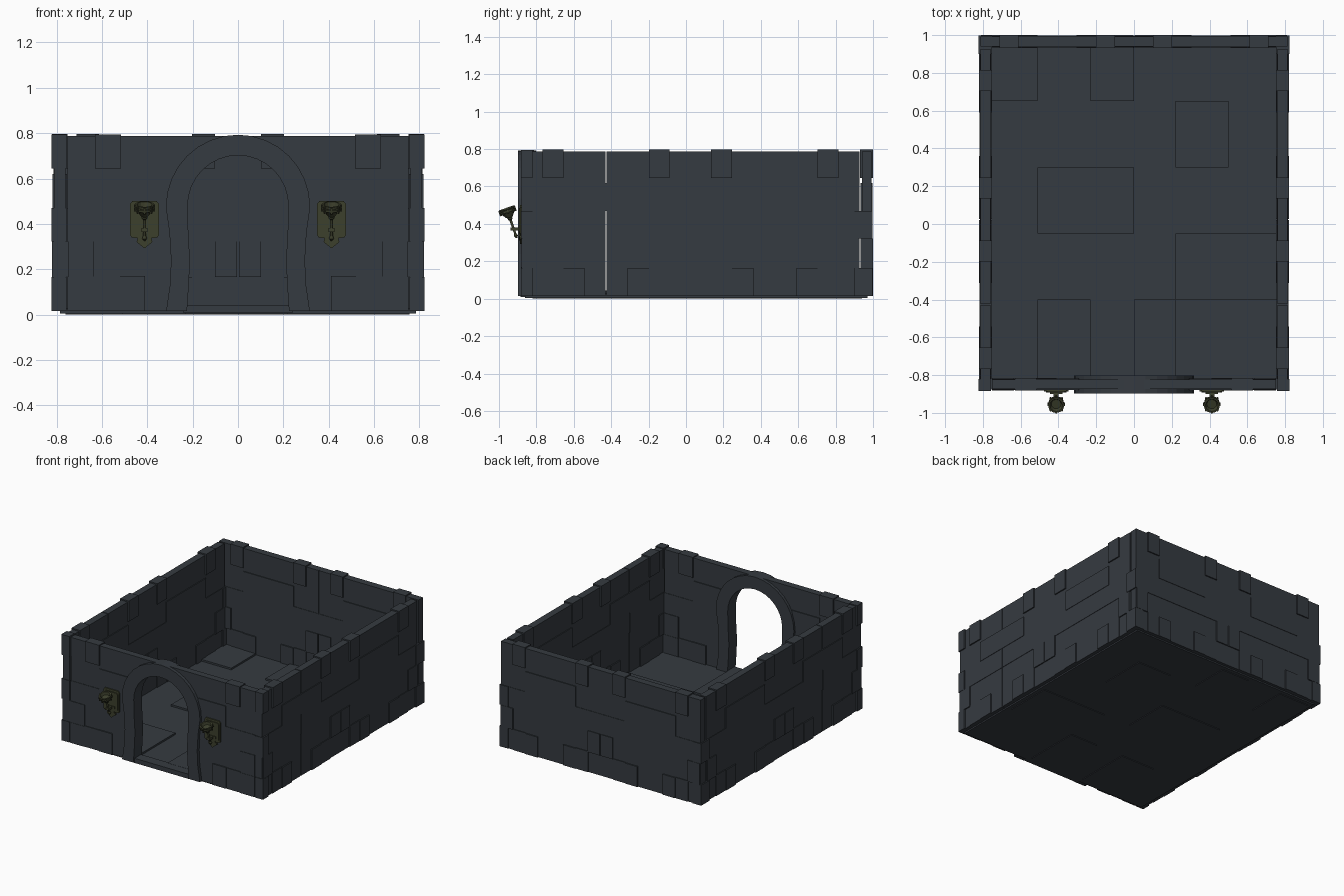
import bpy, bmesh, math
from mathutils import Vector, Matrix

if "Cube" in bpy.data.objects:
    bpy.data.objects.remove(bpy.data.objects["Cube"])


def material(name, rgb):
    m = bpy.data.materials.new(name)
    m.diffuse_color = (*rgb, 1)
    m.use_nodes = True
    m.node_tree.nodes["Principled BSDF"].inputs["Base Color"].default_value = m.diffuse_color
    return m


STONE = material("dark_stone", (0.036, 0.043, 0.052))
IRON = material("aged_bronze", (0.045, 0.05, 0.025))


def finish(bm, name, mat):
    bmesh.ops.recalc_face_normals(bm, faces=bm.faces)
    me = bpy.data.meshes.new(name)
    bm.to_mesh(me)
    bm.free()
    me.materials.append(mat)
    ob = bpy.data.objects.new(name, me)
    bpy.context.collection.objects.link(ob)
    return ob


def box(bm, lo, hi, m=Matrix()):
    lo, hi = Vector(lo), Vector(hi)
    s = Matrix.Diagonal((*(hi - lo), 1))
    bmesh.ops.create_cube(bm, size=1, matrix=m @ Matrix.Translation((lo + hi) / 2) @ s)


def extrude(bm, pts, y0, y1):
    """Extrude an x-z outline from y0 to y1."""
    f = bm.faces.new([bm.verts.new((x, y0, z)) for x, z in pts])
    r = bmesh.ops.extrude_face_region(bm, geom=[f])
    vs = [v for v in r["geom"] if isinstance(v, bmesh.types.BMVert)]
    bmesh.ops.translate(bm, verts=vs, vec=(0, y1 - y0, 0))


def revolve(bm, prof, m, n=12):
    rings = [[bm.verts.new(m @ Vector((r * math.cos(2 * math.pi * i / n),
                                       r * math.sin(2 * math.pi * i / n), h)))
              for i in range(n)] for r, h in prof]
    for a, b in zip(rings, rings[1:]):
        for i in range(n):
            bm.faces.new((a[i], a[(i + 1) % n], b[(i + 1) % n], b[i]))
    bm.faces.new(rings[0])
    bm.faces.new(rings[-1])


# Floor slab with raised tiles
bm = bmesh.new()
box(bm, (-0.785, -0.86, 0.005), (0.785, 0.97, 0.03))
for x0, x1, y0, y1 in [(-0.76, -0.51, 0.65, 0.94), (-0.23, 0, 0.65, 0.94),
                       (0.22, 0.5, 0.3, 0.65), (-0.51, 0, -0.05, 0.3),
                       (0.22, 0.755, -0.4, -0.05), (-0.51, -0.23, -0.82, -0.4),
                       (0, 0.22, -0.82, -0.4)]:
    box(bm, (x0, y0, 0), (x1, y1, 0.043))
finish(bm, "floor", STONE)

# Stone block layout of one wall segment: u0, u1, z0, z1, extra depth (mirrored in u)
BLOCKS = [(0.228, 0.34, 0.645, 0.797, 0.009), (0.115, 0.228, 0.015, 0.165, 0.009),
          (0.228, 0.34, 0.015, 0.168, 0.005), (0.34, 0.448, 0.165, 0.322, 0.008)]


def wall_segment(bm, m, k=1.0, split=False):
    """Wall along local x, thickness in local y, outer face at +y."""
    h, t = 0.452 * k, 0.026
    g = 0.003 if split else 0
    for s in (-1, 1):
        box(bm, (min(s * g, s * h), -t, 0.015), (max(s * g, s * h), t, 0.788), m)
        for u0, u1, z0, z1, d in BLOCKS:
            a, b = sorted((s * u0 * k, s * u1 * k))
            box(bm, (a, -t - d, z0), (b, t + d, z1), m)
    box(bm, (-0.228 * k, -t - 0.006, 0.47), (0.228 * k, t + 0.006, 0.62), m)
    box(bm, (-h, -t - 0.003, 0.322), (-g, t + 0.003, 0.47), m)
    box(bm, (g, -t - 0.003, 0.322), (h, t + 0.003, 0.47), m)


# Side walls: two segments each, the front one has a narrow slit
for s, side in ((1, "right"), (-1, "left")):
    bm = bmesh.new()
    for cy, split in ((-0.427, True), (0.475, False)):
        m = Matrix.Translation((s * 0.786, cy, 0)) @ Matrix.Rotation(math.pi / 2, 4, 'Z')
        wall_segment(bm, m, split=split)
    finish(bm, side + "_wall", STONE)

    # Corner quoins
    bm = bmesh.new()
    for z0, z1 in ((0.015, 0.165), (0.322, 0.47)):
        a, b = sorted((s * 0.752, s * 0.822))
        box(bm, (a, 0.9, z0), (b, 0.998, z1))
    for z0, z1 in ((0.015, 0.165), (0.322, 0.47), (0.645, 0.795)):
        a, b = sorted((s * 0.757, s * 0.822))
        box(bm, (a, -0.883, z0), (b, -0.82, z1))
    finish(bm, side + "_corner_blocks", STONE)

# Back wall
bm = bmesh.new()
for cx in (-0.407, 0.407):
    wall_segment(bm, Matrix.Translation((cx, 0.966, 0)), k=0.9)
finish(bm, "back_wall", STONE)

# Front wall: two halves around the doorway
bm = bmesh.new()
for s in (-1, 1):
    arc = [(s * 0.27 * math.sin(math.pi / 2 * i / 8), 0.475 + 0.27 * math.cos(math.pi / 2 * i / 8))
           for i in range(9)]
    extrude(bm, arc + [(s * 0.255, 0.2), (s * 0.27, 0.015), (s * 0.752, 0.015),
                       (s * 0.752, 0.788), (0, 0.788)], -0.873, -0.823)
    for x0, x1, z0, z1, d in [(0.515, 0.63, 0.645, 0.795, 0.009), (0.29, 0.515, 0.47, 0.62, 0.006),
                              (0.28, 0.752, 0.322, 0.47, 0.003), (0.635, 0.75, 0.165, 0.322, 0.007),
                              (0.41, 0.52, 0.015, 0.17, 0.009), (0.635, 0.752, 0.015, 0.165, 0.009),
                              (0.52, 0.635, 0.015, 0.168, 0.005)]:
        a, b = sorted((s * x0, s * x1))
        box(bm, (a, -0.873 - d, z0), (b, -0.823 + d, z1))
finish(bm, "front_wall", STONE)


# Doorway arch, slightly waisted jambs
def arch_line(r, zc, waist, foot, z_foot):
    right = [(foot, z_foot), (waist + 0.005, 0.13), (waist, 0.24), (waist + 0.007, 0.36)]
    arc = [(r * math.cos(math.pi * i / 16), zc + r * math.sin(math.pi * i / 16)) for i in range(17)]
    return right + arc + [(-x, z) for x, z in reversed(right)]


bm = bmesh.new()
outer = arch_line(0.318, 0.475, 0.295, 0.317, 0.015)
inner = arch_line(0.222, 0.48, 0.212, 0.225, 0.015)
extrude(bm, outer + inner[::-1], -0.897, -0.802)
finish(bm, "door_arch", STONE)
bm = bmesh.new()
box(bm, (-0.24, -0.885, 0.008), (0.24, -0.81, 0.042))
finish(bm, "door_sill", STONE)


# Wall torches
def plate_outline(k):
    half = [(0.054, 0.095), (0.064, 0.083), (0.064, -0.055), (0.056, -0.065), (0.03, -0.068),
            (0.035, -0.085)]
    pts = half + [(0, -0.113)] + [(-x, z) for x, z in reversed(half)]
    return [(x * k, 0.405 + z * k) for x, z in pts]


for s, side in ((1, "right"), (-1, "left")):
    cx = s * 0.412
    bm = bmesh.new()
    for k, y in ((1, -0.887), (0.84, -0.893)):
        extrude(bm, plate_outline(k), -0.87, y)
    bmesh.ops.translate(bm, verts=bm.verts, vec=(cx, 0, 0))
    # bracket holding the handle
    box(bm, (cx - 0.033, -0.899, 0.366), (cx + 0.033, -0.885, 0.384))
    box(bm, (cx - 0.013, -0.937, 0.365), (cx + 0.013, -0.89, 0.382))
    finish(bm, side + "_torch_plate", IRON)

    base, tip = Vector((cx, -0.905, 0.325)), Vector((cx, -0.96, 0.486))
    axis = tip - base
    m = Matrix.Translation(base) @ axis.to_track_quat('Z', 'Y').to_matrix().to_4x4()
    bm = bmesh.new()
    revolve(bm, [(0.003, 0), (0.011, 0.012), (0.006, 0.024), (0.007, 0.1), (0.013, 0.106),
                 (0.013, 0.114), (0.02, 0.12), (0.036, 0.142), (0.043, 0.145), (0.043, 0.155),
                 (0.038, 0.158), (0.043, 0.161), (0.043, 0.17), (0.034, 0.17), (0.026, 0.15)], m)
    for i in range(8):
        r = m @ Matrix.Rotation(math.tau * i / 8, 4, 'Z')
        box(bm, (0.035, -0.004, 0.138), (0.047, 0.004, 0.168), r)
    finish(bm, side + "_torch", IRON)
